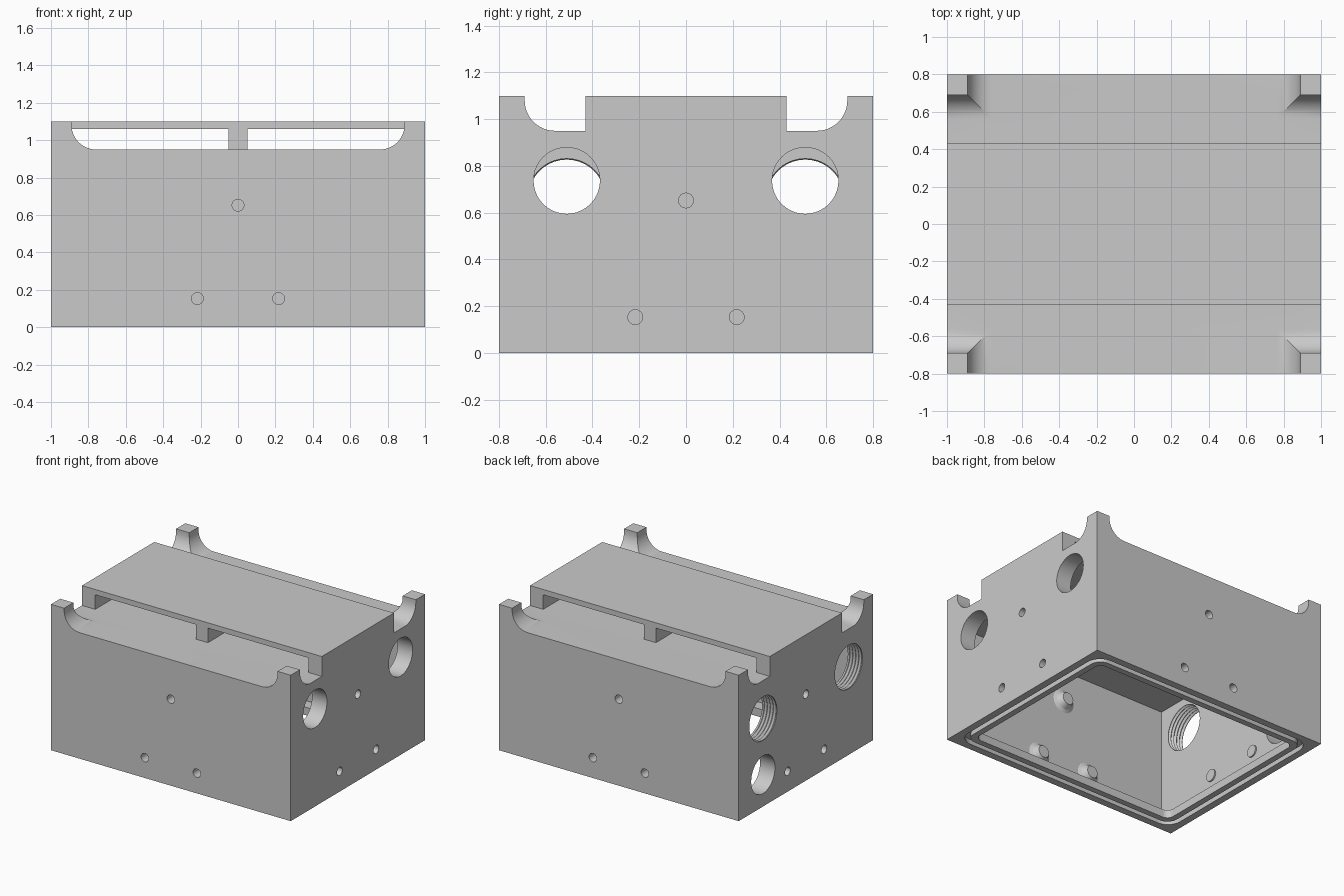
import bpy, bmesh, math
from mathutils import Matrix, Vector

if "Cube" in bpy.data.objects:
    bpy.data.objects.remove(bpy.data.objects["Cube"], do_unlink=True)

GREY = (0.59, 0.59, 0.59, 1)
mat = bpy.data.materials.new("plain_grey")
mat.use_nodes = True
mat.diffuse_color = GREY
mat.node_tree.nodes["Principled BSDF"].inputs["Base Color"].default_value = GREY


def finish(name, bm):
    bmesh.ops.recalc_face_normals(bm, faces=bm.faces[:])
    mesh = bpy.data.meshes.new(name)
    bm.to_mesh(mesh)
    bm.free()
    mesh.materials.append(mat)
    obj = bpy.data.objects.new(name, mesh)
    bpy.context.scene.collection.objects.link(obj)
    return obj


def box(name, x0, x1, y0, y1, z0, z1):
    bm = bmesh.new()
    bmesh.ops.create_cube(bm, size=1)
    for v in bm.verts:
        v.co = ((x0 + x1) / 2 + v.co.x * (x1 - x0),
                (y0 + y1) / 2 + v.co.y * (y1 - y0),
                (z0 + z1) / 2 + v.co.z * (z1 - z0))
    return finish(name, bm)


def prism(name, points, start, end):
    """Extrude a closed outline of 3D points from start to end."""
    bm = bmesh.new()
    start, end = Vector(start), Vector(end)
    face = bm.faces.new([bm.verts.new(Vector(p) + start) for p in points])
    ext = bmesh.ops.extrude_face_region(bm, geom=[face])["geom"]
    bmesh.ops.translate(bm, vec=end - start,
                        verts=[g for g in ext if isinstance(g, bmesh.types.BMVert)])
    return finish(name, bm)


def lathe(name, profile, origin, axis, segments=32):
    """Turn (distance, radius) pairs around an axis."""
    bm = bmesh.new()
    place = Matrix.Translation(origin) @ Vector(axis).to_track_quat('Z', 'Y').to_matrix().to_4x4()
    angles = [2 * math.pi * i / segments for i in range(segments)]
    rings = [[bm.verts.new(place @ Vector((r * math.cos(a), r * math.sin(a), d)))
              for a in angles] for d, r in profile]
    for a, b in zip(rings, rings[1:]):
        for i in range(segments):
            j = (i + 1) % segments
            bm.faces.new((a[i], a[j], b[j], b[i]))
    bm.faces.new(rings[0])
    bm.faces.new(rings[-1])
    return finish(name, bm)


def combine(target, tool, operation='DIFFERENCE'):
    tool.hide_render = True
    mod = target.modifiers.new("shape", 'BOOLEAN')
    mod.operation, mod.solver, mod.object = operation, 'EXACT', tool
    bpy.context.view_layer.objects.active = target
    bpy.ops.object.modifier_apply(modifier=mod.name)
    bpy.data.objects.remove(tool, do_unlink=True)


def rounded_block(name, inset, radius, z0, z1):
    points = []
    for k, (sx, sy) in enumerate(((1, 1), (-1, 1), (-1, -1), (1, -1))):
        for i in range(9):
            a = math.pi / 2 * (k + i / 8)
            points.append((sx * (1 - inset - radius) + radius * math.cos(a),
                           sy * (0.8 - inset - radius) + radius * math.sin(a), 0))
    return prism(name, points, (0, 0, z0), (0, 0, z1))


def scoop(edge, radius=0.13, floor=0.95):
    """Side of a channel: straight down from the top, then a fillet to the floor."""
    arc = [(edge - radius + radius * math.cos(a), floor + radius - radius * math.sin(a))
           for a in (math.pi / 2 * i / 12 for i in range(13))]
    return [(edge, 1.2)] + arc


# Thin-walled housing with a flanged opening at the bottom
LONG_WALL, END_WALL = 0.05, 0.125
body = box("housing", -1, 1, -0.8, 0.8, 0, 1.1)
combine(body, box("cavity", END_WALL - 1, 1 - END_WALL,
                  LONG_WALL - 0.8, 0.8 - LONG_WALL, 0.06, 0.89))
combine(body, rounded_block("rim_opening", 0.138, 0.05, -0.1, 0.08))

# Seal groove around the bottom rim
groove = rounded_block("seal_groove", 0.055, 0.11, -0.1, 0.035)
combine(groove, rounded_block("groove_core", 0.092, 0.08, -0.2, 0.1))
combine(body, groove)

# Channels either side of the top plate, leaving four filleted corner posts
for s in (-1, 1):
    half = scoop(0.89)
    outline = [(x, 0, z) for x, z in half] + [(-x, 0, z) for x, z in reversed(half)]
    combine(body, prism("long_channel", outline, (0, s * 0.43, 0), (0, s * 0.9, 0)))
    outline = [(0, s * y, z) for y, z in scoop(0.69)]
    outline += [(0, s * 0.43, 0.95), (0, s * 0.43, 1.2)]
    combine(body, prism("end_channel", outline, (-1.1, 0, 0), (1.1, 0, 0)))

# Slots under the top plate, leaving a centre rib and two end ribs
for x0, x1 in ((-0.89, -0.05), (0.05, 0.89)):
    combine(body, box("plate_slot", x0, x1, -0.431, 0.431, 0.95, 1.06))

# Blind screw holes on all four sides: flared bosses on the long walls, low pads on the ends
flared = [(LONG_WALL - 0.02, 0.09), (LONG_WALL, 0.09), (LONG_WALL + 0.012, 0.068),
          (LONG_WALL + 0.05, 0.045)]
pad = [(END_WALL - 0.02, 0.045), (END_WALL + 0.01, 0.045)]
for normal, wall, boss, depth in (((0, -1, 0), 0.8, flared, 0.08), ((0, 1, 0), 0.8, flared, 0.08),
                                  ((1, 0, 0), 1, pad, 0.11), ((-1, 0, 0), 1, pad, 0.11)):
    n = Vector(normal)
    along = Vector((-n.y, n.x, 0))
    for offset, z in ((0, 0.652), (-0.217, 0.153), (0.217, 0.153)):
        at = n * wall + along * offset + Vector((0, 0, z))
        combine(body, lathe("screw_boss", boss, at, -n, 16), 'UNION')
        combine(body, lathe("screw_hole", [(-0.02, 0.032), (depth, 0.032)], at, -n, 16))

# Threaded ports on one end, plain ports on the other
thread = [(-0.02, 0.168)]
for i in range(5):
    thread += [(0.004 + i * 0.025, 0.164), (0.0165 + i * 0.025, 0.177)]
thread += [(0.129, 0.164), (0.2, 0.164)]
plain = [(-0.02, 0.142), (0.2, 0.142)]
for y in (-0.51, 0.51):
    combine(body, lathe("threaded_port", thread, (-1, y, 0.663), (1, 0, 0), 40))
    combine(body, lathe("plain_port", plain, (1, y, 0.737), (-1, 0, 0), 40))
combine(body, lathe("lower_port", plain, (-1, 0.51, 0.24), (1, 0, 0), 40))

# Smooth the fillets and bores, keep the edges crisp
bpy.ops.object.select_all(action='DESELECT')
body.select_set(True)
bpy.context.view_layer.objects.active = body
bpy.ops.object.shade_smooth_by_angle(angle=math.radians(25))
